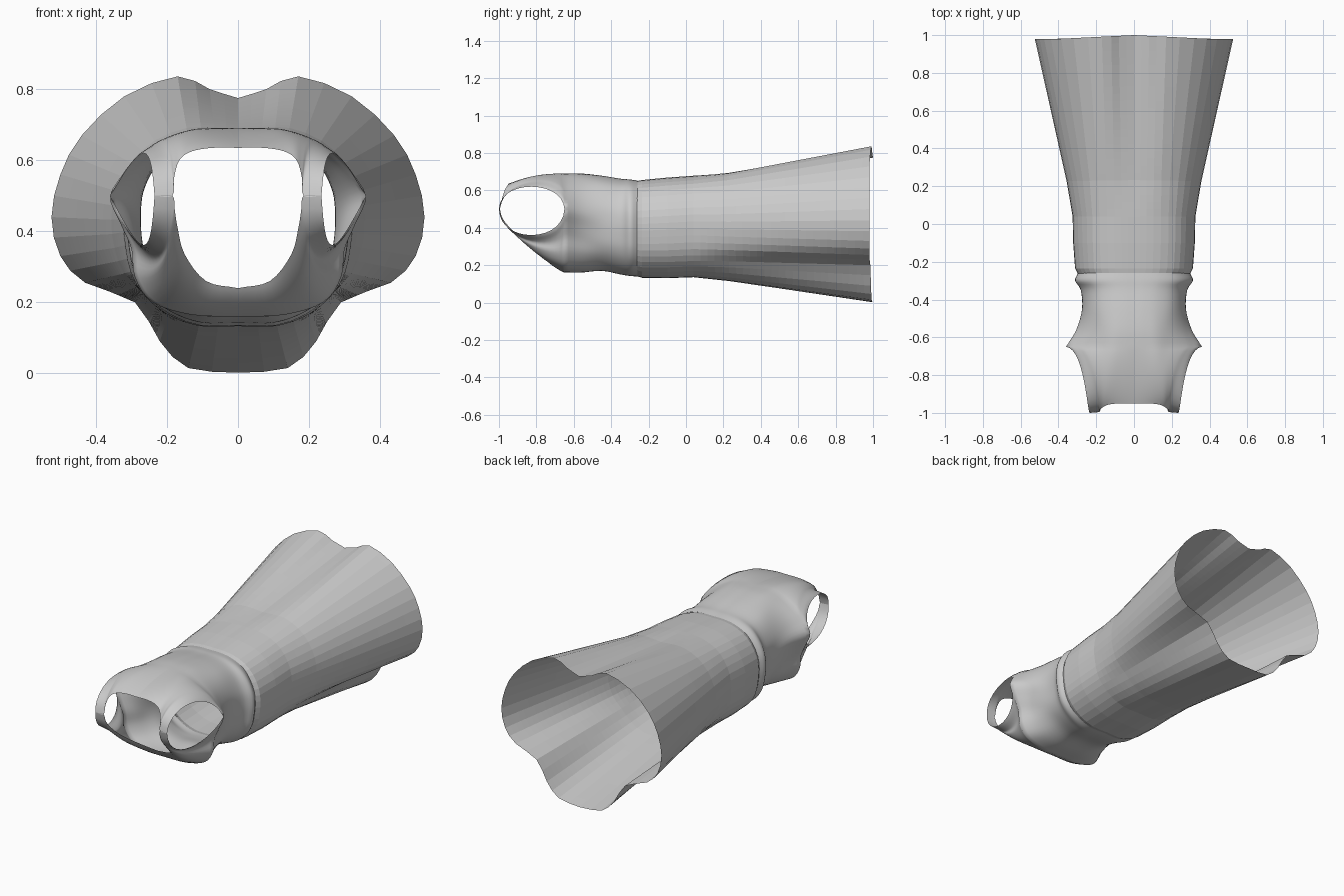
import bpy
from mathutils import Vector as V

if "Cube" in bpy.data.objects:
    bpy.data.objects.remove(bpy.data.objects["Cube"])

# Half cross-sections (x, z): top centre -> side (index 6) -> bottom centre
HEM = [(0, .775), (.08, .80), (.17, .836), (.32, .78), (.44, .67), (.50, .56), (.525, .44),
       (.50, .33), (.43, .255), (.29, .20), (.22, .09), (.14, .015), (0, .002)]
WAIST = [(0, .65), (.06, .65), (.13, .64), (.20, .61), (.25, .56), (.285, .49), (.295, .42),
         (.29, .35), (.275, .28), (.24, .22), (.18, .17), (.10, .14), (0, .14)]
CHEST = [(0, .69), (.06, .69), (.12, .685), (.18, .66), (.25, .62), (.31, .57), (.36, .50),
         (.33, .42), (.30, .35), (.29, .27), (.24, .20), (.13, .165), (0, .16)]


def spline(pts, per):
    """Catmull-Rom resample with `per` steps in each span."""
    out = []
    n = len(pts)
    for i in range(n - 1):
        p1, p2 = pts[i], pts[i + 1]
        m1 = (p2 - pts[i - 1]) / 2 if i else (p2 - p1)
        m2 = (pts[i + 2] - p1) / 2 if i + 2 < n else (p2 - p1)
        for s in range(per):
            t = s / per
            out.append(p1 * (2*t**3 - 3*t*t + 1) + m1 * (t**3 - 2*t*t + t)
                       + p2 * (3*t*t - 2*t**3) + m2 * (t**3 - t*t))
    return out + [pts[-1].copy()]


def section(shape, y, per):
    return spline([V((x, y, z)) for x, z in shape], per)


def waist_section(y, width, bottom, top, per):
    sx, sz = width / .295, (top - bottom) / .51
    return section([(x * sx, bottom + (z - .14) * sz) for x, z in WAIST], y, per)


def loft(keys, counts):
    """Linear rings between key sections."""
    rows = []
    for a, b, n in zip(keys, keys[1:], counts):
        rows += [[p.lerp(q, i / n) for p, q in zip(a, b)] for i in range(n)]
    return rows + [keys[-1]]


def add_grid(verts, faces, rows):
    base, w = len(verts), len(rows[0])
    verts += [p for r in rows for p in r]
    for r in range(len(rows) - 1):
        for c in range(w - 1):
            a = base + r * w + c
            faces.append((a, a + 1, a + w + 1, a + w))


def finish(name, grids, smooth):
    verts, faces = [], []
    for g in grids:
        add_grid(verts, faces, g)
    me = bpy.data.meshes.new(name)
    me.from_pydata([tuple(v) for v in verts], [], faces)
    ob = bpy.data.objects.new(name, me)
    bpy.context.collection.objects.link(ob)
    mir = ob.modifiers.new("Mirror", 'MIRROR')
    mir.merge_threshold = .0005
    weld = ob.modifiers.new("Weld", 'WELD')
    weld.merge_threshold = .0005
    bpy.ops.object.select_all(action='DESELECT')
    ob.select_set(True)
    bpy.context.view_layer.objects.active = ob
    if smooth:
        bpy.ops.object.shade_smooth_by_angle(angle=.6)
    return ob


# Skirt: gathered waist flaring to a fluted hem
P = 2
hem = section(HEM, .98, P)
for p in hem:
    p.y += .02 * (1 - min(1, p.x / .4))
skirt_keys = [waist_section(-.27, .293, .145, .648, P), waist_section(-.235, .312, .135, .655, P),
              waist_section(-.1, .322, .133, .668, P), waist_section(.04, .325, .138, .678, P)]
mid = [p.lerp(q, .2) for p, q in zip(waist_section(.04, .315, .145, .665, P), hem)]
finish("skirt", [loft(skirt_keys + [mid, hem], [2, 4, 4, 5, 20])], False)

# Bodice: waist seam up to the chest line, splined along its length
P = 4
chest = section(CHEST, -.65, P)
near = waist_section(-.56, .30, .163, .69, P)
near = [p.lerp(V((q.x * .86, -.56, q.z)), .6) for p, q in zip(near, chest)]
body_keys = [waist_section(-.26, .296, .142, .652, P), waist_section(-.30, .312, .145, .658, P),
             waist_section(-.35, .282, .153, .662, P), waist_section(-.45, .275, .172, .678, P),
             near, chest]
columns = [spline(list(col), 4) for col in zip(*body_keys)]
body = [list(r) for r in zip(*columns)]

# Shoulders: each column runs from the chest line to the neckline, or over the strap at the armhole
NECK_TOP = [(0, -.95, .635), (.07, -.95, .635), (.13, -.955, .625), (.165, -.97, .60),
            (.18, -.985, .55), (.185, -.995, .50), (.235, -1, .50)]
NECK_LOW = [(0, -.75, .24), (.09, -.77, .26), (.15, -.87, .335), (.17, -.95, .41),
            (.178, -.985, .46), (.185, -.995, .50), (.235, -1, .50)]
BULGE = [.08, .12, .20, .35, .60, .90, 1]


def shoulder(start, neck, lift, steps=14):
    ends = spline([V(p) for p in neck], P)
    bulge = [v.x for v in spline([V((b, 0, 0)) for b in BULGE], P)]
    rows = []
    for s in range(steps + 1):
        t = s / steps
        row = []
        for p, e, f in zip(start, ends, bulge):
            c1 = p.lerp(e, 1/3) + V((-.055, .11, lift)) * f
            c2 = p.lerp(e, 2/3) + V((-.03, -.115, lift)) * f
            row.append(p*(1-t)**3 + c1*3*t*(1-t)**2 + c2*3*t*t*(1-t) + e*t**3)
        rows.append(row)
    return rows


side = 6 * P
upper = shoulder(chest[:side + 1], NECK_TOP, .16)
lower = shoulder(chest[side:][::-1], NECK_LOW, -.185)
lower = [r[::-1] for r in lower]
finish("bodice", [body, upper, lower], True)
